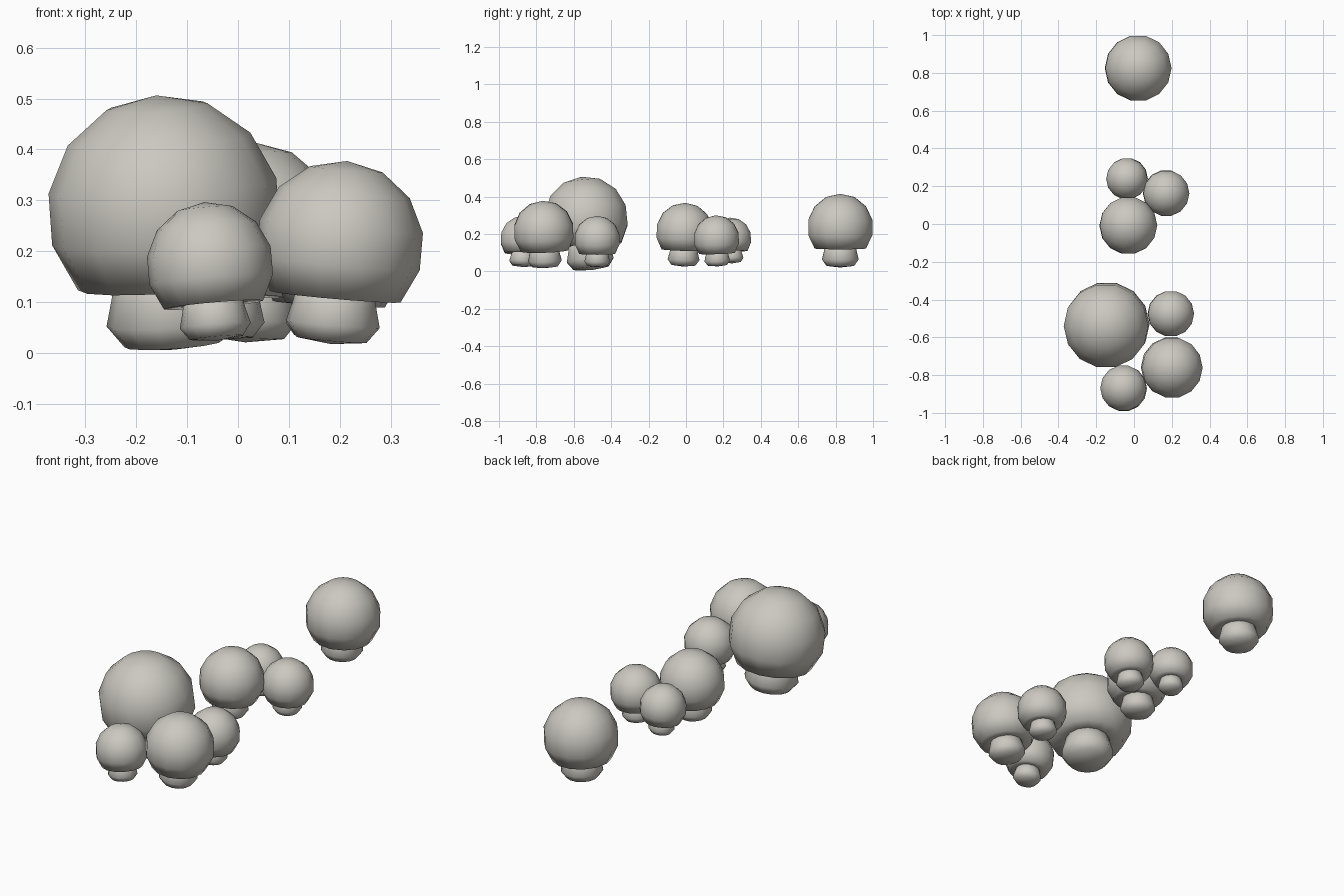
import bpy
import math
from mathutils import Euler

cube = bpy.data.objects.get("Cube")
if cube:
    bpy.data.objects.remove(cube, do_unlink=True)

SEGMENTS = 14
STEP = 2 * math.pi / SEGMENTS

stone = bpy.data.materials.new("warm_grey")
stone.use_nodes = True
stone.diffuse_color = (0.6, 0.58, 0.53, 1)
stone.node_tree.nodes["Principled BSDF"].inputs["Base Color"].default_value = (0.6, 0.58, 0.53, 1)


def lathe(name, profile, centre, size, lean):
    """Spin a (radius, height) profile that starts and ends on the axis."""
    verts, rings = [], []
    for r, z in profile:
        count = SEGMENTS if r > 0 else 1
        rings.append([len(verts) + i % count for i in range(SEGMENTS)])
        verts += [(r * math.cos(i * STEP), r * math.sin(i * STEP), z) for i in range(count)]
    faces = []
    for a, b in zip(rings, rings[1:]):
        for i in range(SEGMENTS):
            j = (i + 1) % SEGMENTS
            # duplicate corners collapse to triangles at the poles
            faces.append(list(dict.fromkeys((a[i], b[i], b[j], a[j]))))
    mesh = bpy.data.meshes.new(name)
    mesh.from_pydata(verts, [], faces)
    mesh.materials.append(stone)
    mesh.shade_smooth()
    obj = bpy.data.objects.new(name, mesh)
    obj.location = centre
    obj.scale = (size, size, size)
    obj.rotation_euler = Euler([math.radians(a) for a in lean])
    bpy.context.collection.objects.link(obj)


# Round cap cut off below, with a shallow hollow underside
cap = [(math.sin(i * STEP), math.cos(i * STEP)) for i in range(6)]
cap += [(0.47, -0.6), (0, -0.58)]
# Short bulging stem with a slightly domed foot
stem = [(0, -0.5), (0.46, -0.52), (0.5, -0.72), (0.56, -0.95), (0.42, -1.14), (0, -1.19)]

# name, x, y, top height, radius, lean about x, lean about y
mushrooms = [
    ("giant", -0.145, -0.535, 0.508, 0.23, 6, -4),
    ("front_left", 0.2, -0.76, 0.378, 0.165, 2, 5),
    ("front_small", -0.055, -0.87, 0.297, 0.125, -3, -5),
    ("left_small", 0.195, -0.475, 0.297, 0.125, 0, 3),
    ("middle", -0.03, -0.008, 0.367, 0.156, -2, 2),
    ("middle_rear", -0.037, 0.24, 0.288, 0.112, 3, -3),
    ("middle_left", 0.17, 0.163, 0.3, 0.125, 2, 3),
    ("lone_back", 0.022, 0.825, 0.415, 0.18, 0, 2),
]
for name, x, y, top, radius, lean_x, lean_y in mushrooms:
    for part, profile in (("cap", cap), ("stem", stem)):
        lathe(f"{name}_{part}", profile, (x, y, top - radius), radius, (lean_x, lean_y, 0))
